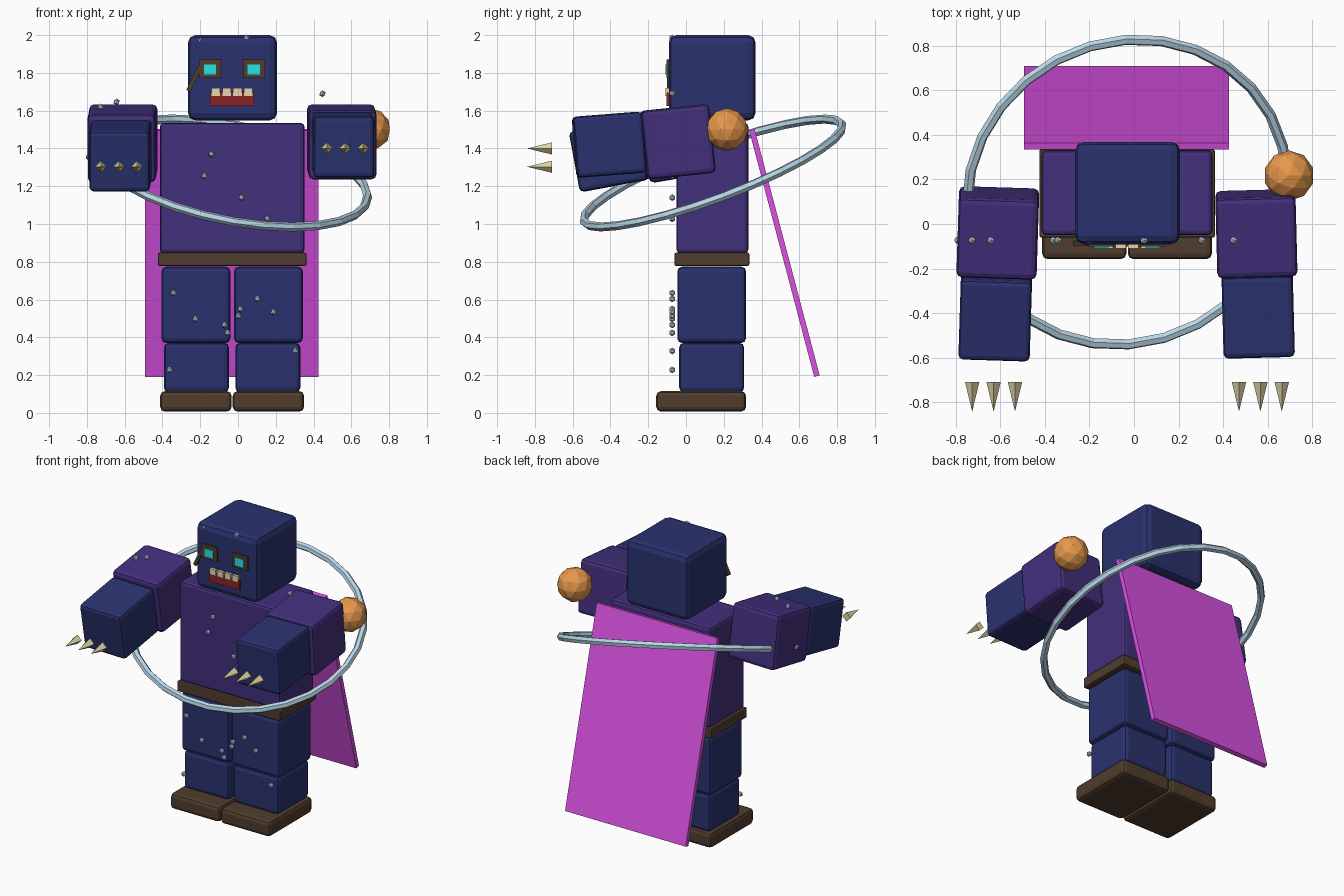
import bpy, math
from mathutils import Vector

if "Cube" in bpy.data.objects:
    bpy.data.objects.remove(bpy.data.objects["Cube"])


def material(name, rgb):
    m = bpy.data.materials.new(name)
    lin = [c / 12.92 if c < 0.04 else ((c + 0.055) / 1.055) ** 2.4 for c in rgb]
    m.diffuse_color = (*lin, 1)
    m.use_nodes = True
    m.node_tree.nodes["Principled BSDF"].inputs["Base Color"].default_value = m.diffuse_color
    return m


NAVY = material("navy", (0.165, 0.195, 0.435))
PURPLE = material("purple", (0.26, 0.185, 0.485))
MAGENTA = material("magenta", (0.85, 0.32, 0.89))
BROWN = material("brown", (0.315, 0.24, 0.18))
STEEL = material("pale steel", (0.78, 0.90, 0.97))
ORANGE = material("orange", (0.91, 0.60, 0.30))
CREAM = material("tooth cream", (0.95, 0.88, 0.72))
HORN = material("horn", (0.88, 0.84, 0.64))
RED = material("dark red", (0.54, 0.14, 0.14))
CYAN = material("cyan", (0.16, 0.92, 0.93))

CX = -0.031  # body centre line


def finish(name, mat):
    ob = bpy.context.object
    ob.name = name
    ob.data.materials.append(mat)
    return ob


def box(name, mat, loc, size, rot=(0, 0, 0), bevel=0.0):
    bpy.ops.mesh.primitive_cube_add(size=1, location=loc)
    ob = finish(name, mat)
    for v in ob.data.vertices:
        v.co = [a * b for a, b in zip(v.co, size)]
    ob.rotation_euler = [math.radians(a) for a in rot]
    if bevel:
        mod = ob.modifiers.new("bevel", 'BEVEL')
        mod.width, mod.segments = bevel, 2
    return ob


# Head, torso and belt
box("head", NAVY, (-0.029, 0.139, 1.774), (0.472, 0.46, 0.452), bevel=0.04)
box("torso", PURPLE, (CX, 0.14, 1.19), (0.766, 0.38, 0.69), bevel=0.02)
box("belt", BROWN, (CX, 0.137, 0.813), (0.787, 0.396, 0.07), bevel=0.008)

# Legs and boots
for side, s in (("left", -1), ("right", 1)):
    x = CX + s * 0.192
    box(side + "_upper_leg", NAVY, (x, 0.136, 0.572), (0.364, 0.364, 0.404), bevel=0.025)
    box(side + "_lower_leg", NAVY, (x - s * 0.003, 0.136, 0.24), (0.344, 0.344, 0.262), bevel=0.025)
    box(side + "_boot", BROWN, (x, 0.08, 0.061), (0.378, 0.475, 0.108), bevel=0.025)

# Arms reaching forward, each with three claws
arms = [
    ("left", -1.8, (-0.611, -0.04, 1.427), 9.5, (-0.622, -0.407, 1.361), 10.5, (-0.63, 1.303)),
    ("right", 1.5, (0.549, -0.044, 1.435), 6, (0.557, -0.407, 1.42), 4.5, (0.567, 1.40)),
]
for side, yaw, up, up_tilt, fore, fore_tilt, (cx, cz) in arms:
    box(side + "_upper_arm", PURPLE, up, (0.36, 0.362, 0.366), (up_tilt, 0, yaw), 0.025)
    box(side + "_forearm", NAVY, fore, (0.32, 0.366, 0.324), (fore_tilt, 0, yaw), 0.022)
    for i in (-1, 0, 1):
        bpy.ops.mesh.primitive_cone_add(vertices=4, radius1=0.032, radius2=0, depth=0.132,
                                        location=(cx + i * 0.096, -0.776, cz),
                                        rotation=(math.pi / 2, 0, 0))
        finish(side + "_claw", HORN)

# Face: framed eyes, scar bar, mouth and teeth
for side, x in (("left", -0.148), ("right", 0.084)):
    box(side + "_eye_frame", BROWN, (x, -0.09, 1.822), (0.116, 0.024, 0.096))
    box(side + "_eye", CYAN, (x, -0.104, 1.818), (0.065, 0.008, 0.054))
box("scar_bar", BROWN, (-0.232, -0.087, 1.77), (0.022, 0.025, 0.145), (0, 26, 0))
box("mouth", RED, (-0.032, -0.09, 1.66), (0.232, 0.024, 0.07))
for i in range(4):
    box("tooth", CREAM, (-0.117 + i * 0.057, -0.096, 1.698), (0.046, 0.026, 0.042))

# Cape hanging back
box("cape", MAGENTA, (-0.033, 0.521, 0.847), (0.92, 0.03, 1.35), (14.8, 0, 0))

# Tilted ring round the body
bpy.ops.mesh.primitive_torus_add(major_radius=0.73, minor_radius=0.024, major_segments=28,
                                 minor_segments=6, location=(CX, 0.143, 1.27))
ring = finish("ring", STEEL)
ring.rotation_euler = Vector((0.185, -0.345, 0.921)).to_track_quat('Z', 'Y').to_euler()

# Orb on the shoulder
bpy.ops.mesh.primitive_ico_sphere_add(subdivisions=2, radius=0.113, location=(0.696, 0.217, 1.50))
finish("orb", ORANGE)

# Rivets scattered over the front
rivets = [(-0.20, 1.97), (0.045, 1.985), (0.447, 1.69), (-0.727, 1.62), (-0.643, 1.647),
          (-0.79, 1.355), (-0.14, 1.37), (-0.177, 1.255), (0.019, 1.14), (0.156, 1.028),
          (-0.341, 0.635), (-0.225, 0.498), (-0.071, 0.466), (-0.055, 0.424), (0.003, 0.514),
          (0.013, 0.55), (0.103, 0.604), (0.188, 0.535), (0.304, 0.328), (-0.362, 0.228)]
for x, z in rivets:
    bpy.ops.mesh.primitive_ico_sphere_add(subdivisions=1, radius=0.018, location=(x, -0.073, z))
    finish("rivet", STEEL)
